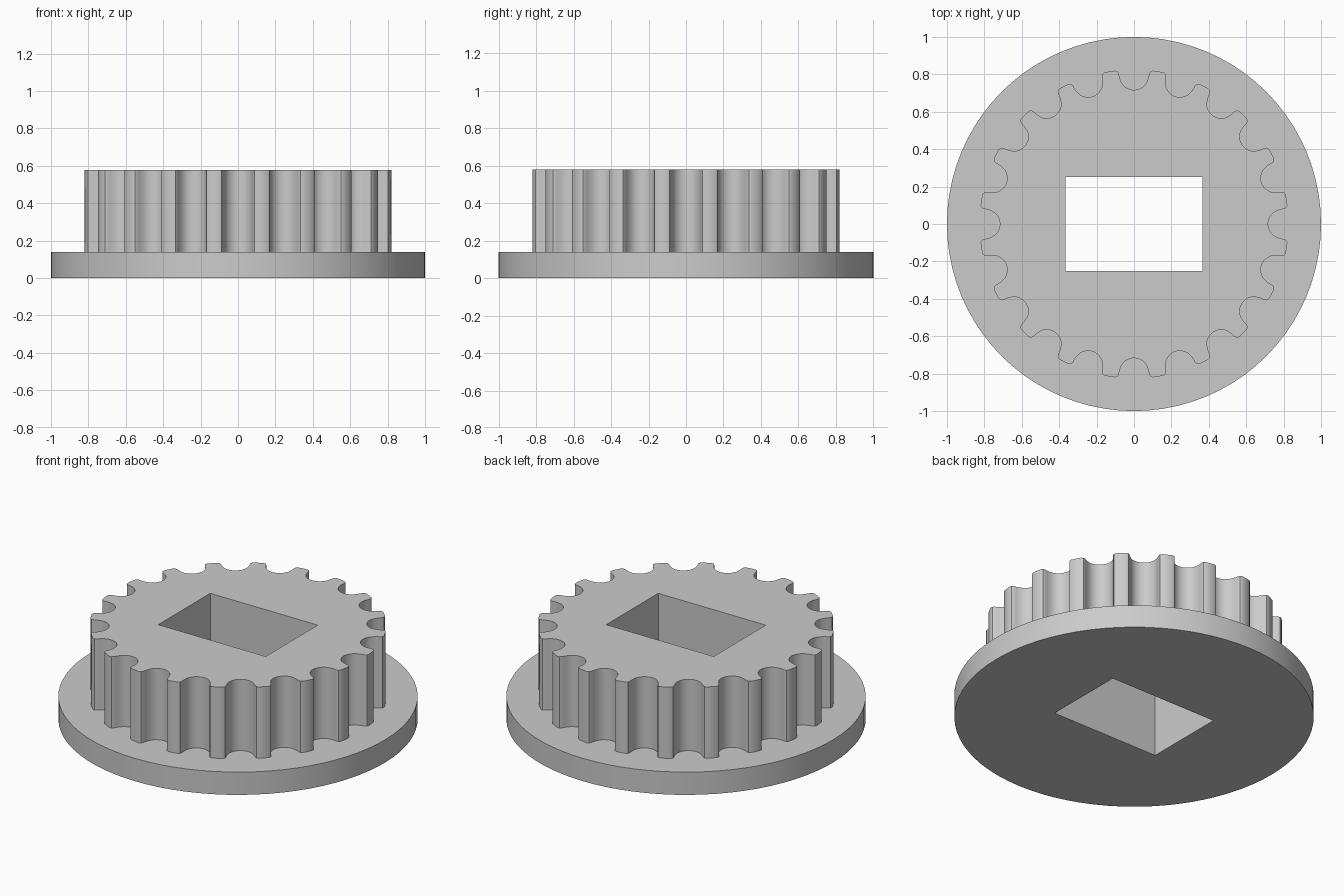
import bpy
import bmesh
from math import sin, cos, tau, radians, sqrt

TEETH = 20
FLANGE_TOP, HUB_TOP = 0.14, 0.578
TIP_RADIUS = 0.826
SCALE = 0.135
# Half of one rounded belt groove: (half width, depth) from rim to floor
GROOVE = [(0.747, 0), (0.648, 0.037), (0.598, 0.131), (0.579, 0.238),
          (0.547, 0.343), (0.505, 0.444), (0.452, 0.540), (0.358, 0.637),
          (0.248, 0.707), (0.127, 0.750), (0, 0.764)]

cube = bpy.data.objects.get("Cube")
if cube:
    bpy.data.objects.remove(cube, do_unlink=True)


def circle_outline(radius, sides):
    return [(radius * cos(tau * i / sides), radius * sin(tau * i / sides))
            for i in range(sides)]


def toothed_outline():
    half = [(w * SCALE, d * SCALE) for w, d in GROOVE]
    profile = [(-w, d) for w, d in half] + half[-2::-1]
    rim = sqrt(TIP_RADIUS ** 2 - half[0][0] ** 2)
    points = []
    for i in range(TEETH):
        a = tau * i / TEETH
        for side, depth in profile:
            r = rim - depth
            points.append((r * cos(a) - side * sin(a), r * sin(a) + side * cos(a)))
        # Middle of the tooth tip
        mid = a + tau / TEETH / 2
        points.append((TIP_RADIUS * cos(mid), TIP_RADIUS * sin(mid)))
    return points


def add_loop(bm, outline, z):
    verts = [bm.verts.new((x, y, z)) for x, y in outline]
    edges = [bm.edges.new((v, verts[i - 1])) for i, v in enumerate(verts)]
    return verts, edges


def wall(bm, low, high):
    for i in range(len(low[0])):
        bm.faces.new((low[0][i - 1], low[0][i], high[0][i], high[0][i - 1]))


def cap(bm, outer, inner):
    bmesh.ops.triangle_fill(bm, use_beauty=True, edges=outer[1] + inner[1])


bm = bmesh.new()
disc = circle_outline(1.0, 80)
teeth = toothed_outline()
bore = [(-0.365, -0.252), (0.365, -0.252), (0.365, 0.252), (-0.365, 0.252)]

disc_low, disc_high = add_loop(bm, disc, 0), add_loop(bm, disc, FLANGE_TOP)
hub_low, hub_high = add_loop(bm, teeth, FLANGE_TOP), add_loop(bm, teeth, HUB_TOP)
bore_low, bore_high = add_loop(bm, bore, 0), add_loop(bm, bore, HUB_TOP)

# Flange, toothed hub and rectangular through bore as one closed body
cap(bm, disc_low, bore_low)
cap(bm, disc_high, hub_low)
cap(bm, hub_high, bore_high)
wall(bm, disc_low, disc_high)
wall(bm, hub_low, hub_high)
wall(bm, bore_low, bore_high)
bmesh.ops.recalc_face_normals(bm, faces=bm.faces[:])

mesh = bpy.data.meshes.new("flanged_pulley")
bm.to_mesh(mesh)
bm.free()
pulley = bpy.data.objects.new("flanged_pulley", mesh)
bpy.context.collection.objects.link(pulley)

# Plain grey material
grey = bpy.data.materials.new("light_grey")
grey.use_nodes = True
colour = (0.6, 0.6, 0.6, 1)
grey.diffuse_color = colour
grey.node_tree.nodes["Principled BSDF"].inputs["Base Color"].default_value = colour
mesh.materials.append(grey)

bpy.ops.object.select_all(action='DESELECT')
pulley.select_set(True)
bpy.context.view_layer.objects.active = pulley
bpy.ops.object.shade_smooth_by_angle(angle=radians(30))
